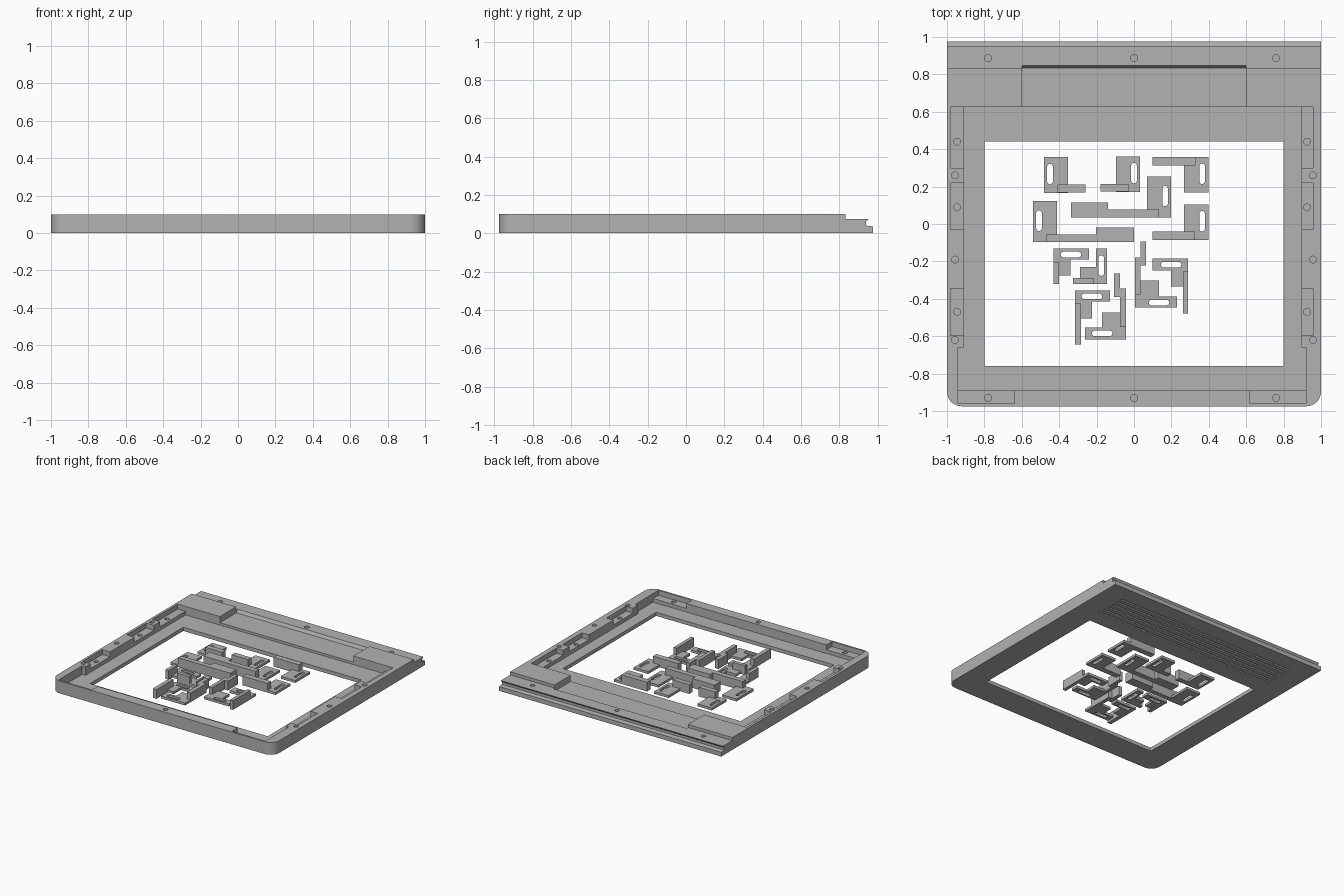
import bpy
import bmesh
import math

cube = bpy.data.objects.get("Cube")
if cube:
    bpy.data.objects.remove(cube, do_unlink=True)

grey = bpy.data.materials.new("plain_grey")
grey.use_nodes = True
grey.diffuse_color = (0.45, 0.45, 0.45, 1)
grey.node_tree.nodes["Principled BSDF"].inputs["Base Color"].default_value = (0.45, 0.45, 0.45, 1)


def prism(name, points, low, high, axis="z"):
    """Extrude a flat outline along z, or a (y, z) profile along x."""
    bm = bmesh.new()
    place = (lambda p, h: (p[0], p[1], h)) if axis == "z" else (lambda p, h: (h, p[0], p[1]))
    face = bm.faces.new([bm.verts.new(place(p, low)) for p in points])
    moved = bmesh.ops.extrude_face_region(bm, geom=[face])["geom"]
    shift = place((0, 0), high - low)
    bmesh.ops.translate(bm, vec=shift, verts=[v for v in moved if isinstance(v, bmesh.types.BMVert)])
    bmesh.ops.recalc_face_normals(bm, faces=bm.faces)
    mesh = bpy.data.meshes.new(name)
    bm.to_mesh(mesh)
    bm.free()
    mesh.materials.append(grey)
    obj = bpy.data.objects.new(name, mesh)
    bpy.context.collection.objects.link(obj)
    return obj


def box(name, x0, x1, y0, y1, low, high):
    return prism(name, [(x0, y0), (x1, y0), (x1, y1), (x0, y1)], low, high)


def slot(x, y, radius, length, upright, low, high):
    """Rounded slot; zero length gives a round hole."""
    points = []
    for i in range(24):
        a = math.tau * (i + 0.5) / 24
        px, py = radius * math.cos(a), radius * math.sin(a)
        px += math.copysign(length / 2, px)
        points.append((x - py, y + px) if upright else (x + px, y + py))
    return prism("slot_cutter", points, low, high)


def combine(obj, others, operation):
    """Apply booleans one after another and remove the helpers."""
    for other in others:
        other.hide_render = True
        mod = obj.modifiers.new("combine", "BOOLEAN")
        mod.operation, mod.solver, mod.object = operation, "EXACT", other
    bpy.context.view_layer.update()
    result = obj.evaluated_get(bpy.context.evaluated_depsgraph_get())
    mesh = bpy.data.meshes.new_from_object(result)
    obj.modifiers.clear()
    obj.data = mesh
    for other in others:
        bpy.data.objects.remove(other, do_unlink=True)


def smooth(obj):
    bpy.ops.object.select_all(action="DESELECT")
    bpy.context.view_layer.objects.active = obj
    obj.select_set(True)
    bpy.ops.object.shade_smooth_by_angle(angle=math.radians(30))


# Frame body: stepped back edge, rounded front corners
profile = [(-0.975, 0), (0.975, 0), (0.975, 0.035), (0.94, 0.04), (0.94, 0.06),
           (0.953, 0.075), (0.832, 0.075), (0.832, 0.1), (-0.975, 0.1)]
frame = prism("frame", profile, -1, 1, axis="x")
bm = bmesh.new()
bm.from_mesh(frame.data)
corners = [e for e in bm.edges if all(v.co.y < -0.9 for v in e.verts)
           and abs(e.verts[0].co.z - e.verts[1].co.z) > 0.05]
bmesh.ops.bevel(bm, geom=corners, offset=0.08, segments=8, profile=0.5, affect="EDGES")
bm.to_mesh(frame.data)
bm.free()

# Window and stepped inner recess
cutters = [box("window_cutter", -0.8, 0.8, -0.76, 0.44, -1, 1)]
recess = [(-0.94, -0.89), (0.92, -0.89), (0.92, -0.66), (0.895, -0.66),
          (0.895, 0.625), (-0.91, 0.625), (-0.91, -0.66), (-0.94, -0.66)]
cutters.append(prism("recess_cutter", recess, 0.03, 1))

# Lower channel across the back, with a steep rear face
channel = [(0.5, 0.05), (0.835, 0.05), (0.848, 0.075), (0.848, 0.2), (0.5, 0.2)]
cutters.append(prism("channel_cutter", channel, -0.6, 0.6, axis="x"))

# Pockets and screw holes along the side walls
for y0, y1, hole in ((0.3, 0.625, 0.44), (-0.03, 0.22, 0.09), (-0.595, -0.345, -0.47)):
    cutters.append(box("pocket_cutter", -0.98, -0.85, y0, y1, 0.06, 1))
    cutters.append(box("pocket_cutter", 0.85, 0.957, y0, y1, 0.06, 1))
    for x in (-0.946, 0.925):
        cutters.append(slot(x, hole, 0.018, 0, False, 0.03, 1))
for y in (0.26, -0.19, -0.62):
    for x in (-0.957, 0.957):
        cutters.append(slot(x, y, 0.018, 0, False, 0.05, 1))

# Pockets and holes at the front and back
for x0, x1 in ((-0.94, -0.64), (0.62, 0.92)):
    cutters.append(box("pocket_cutter", x0, x1, -0.96, -0.85, 0.06, 1))
for x in (-0.78, 0, 0.76):
    cutters.append(slot(x, -0.93, 0.018, 0, False, 0.03, 1))
    cutters.append(slot(x, 0.887, 0.018, 0, False, 0.04, 1))

# Long grooves on the underside
for i in range(6):
    y = 0.58 + 0.05 * i
    cutters.append(box("groove_cutter", -0.82, 0.82, y - 0.007, y + 0.007, -1, 0.015))
combine(frame, cutters, "DIFFERENCE")
smooth(frame)


def bracket(name, plates, hole, upright, bars):
    """Slotted base plate joined to upright bars."""
    base = box(name, *plates[0], 0, 0.02)
    extra = [box("plate", *p, 0, 0.02) for p in plates[1:]]
    extra += [box("bar", *b, 0, 0.075) for b in bars]
    combine(base, extra, "UNION")
    combine(base, [slot(*hole, 0.015, 0.08, upright, -1, 1)], "DIFFERENCE")
    smooth(base)


def large_bracket(name, x, y, height, side, bar, thick=None):
    plate = (x - 0.065, x + 0.065, y - height / 2, y + height / 2)
    bars = [bar] + ([thick] if thick else [])
    bracket(name, [plate], (x + 0.032 * side, y + 0.005), True, bars)


# Large brackets
large_bracket("bracket_back_right", -0.417, 0.262, 0.19, -1, (-0.41, -0.26, 0.168, 0.21))
large_bracket("bracket_back_middle", -0.032, 0.267, 0.19, 1, (-0.18, -0.03, 0.173, 0.215))
large_bracket("bracket_back_left", 0.332, 0.264, 0.19, 1, (0.1, 0.33, 0.313, 0.359))
large_bracket("bracket_left", 0.332, 0.01, 0.19, 1, (0.1, 0.326, -0.085, -0.04))
large_bracket("long_bracket_left", 0.134, 0.145, 0.22, 1,
              (-0.337, 0.134, 0.035, 0.078), (-0.337, -0.139, 0.035, 0.115))
large_bracket("long_bracket_right", -0.476, 0.013, 0.22, -1,
              (-0.47, 0, -0.097, -0.056), (-0.203, 0, -0.097, -0.019))

# Small brackets
bracket("small_bracket_a", [(-0.43, -0.24, -0.19, -0.13), (-0.43, -0.34, -0.275, -0.19)],
        (-0.337, -0.163), False, [(-0.43, -0.4, -0.32, -0.205)])
bracket("small_bracket_b", [(-0.203, -0.144, -0.32, -0.13), (-0.29, -0.203, -0.32, -0.23)],
        (-0.175, -0.222), True, [(-0.326, -0.214, -0.32, -0.29)])
bracket("small_bracket_c", [(-0.316, -0.128, -0.414, -0.356), (-0.316, -0.225, -0.505, -0.414)],
        (-0.225, -0.387), False, [(-0.316, -0.283, -0.644, -0.425)])
bracket("small_bracket_d", [(-0.262, -0.043, -0.618, -0.553), (-0.17, -0.043, -0.553, -0.473)],
        (-0.17, -0.585), False, [(-0.075, -0.043, -0.55, -0.345), (-0.107, -0.075, -0.39, -0.265)])
bracket("small_bracket_e", [(0.1, 0.29, -0.249, -0.185), (0.198, 0.29, -0.334, -0.249)],
        (0.198, -0.217), False, [(0.262, 0.29, -0.479, -0.254)])
bracket("small_bracket_f", [(0.005, 0.23, -0.447, -0.388), (0.005, 0.134, -0.388, -0.302)],
        (0.134, -0.42), False, [(0.005, 0.034, -0.377, -0.179), (0.034, 0.064, -0.222, -0.094)])
